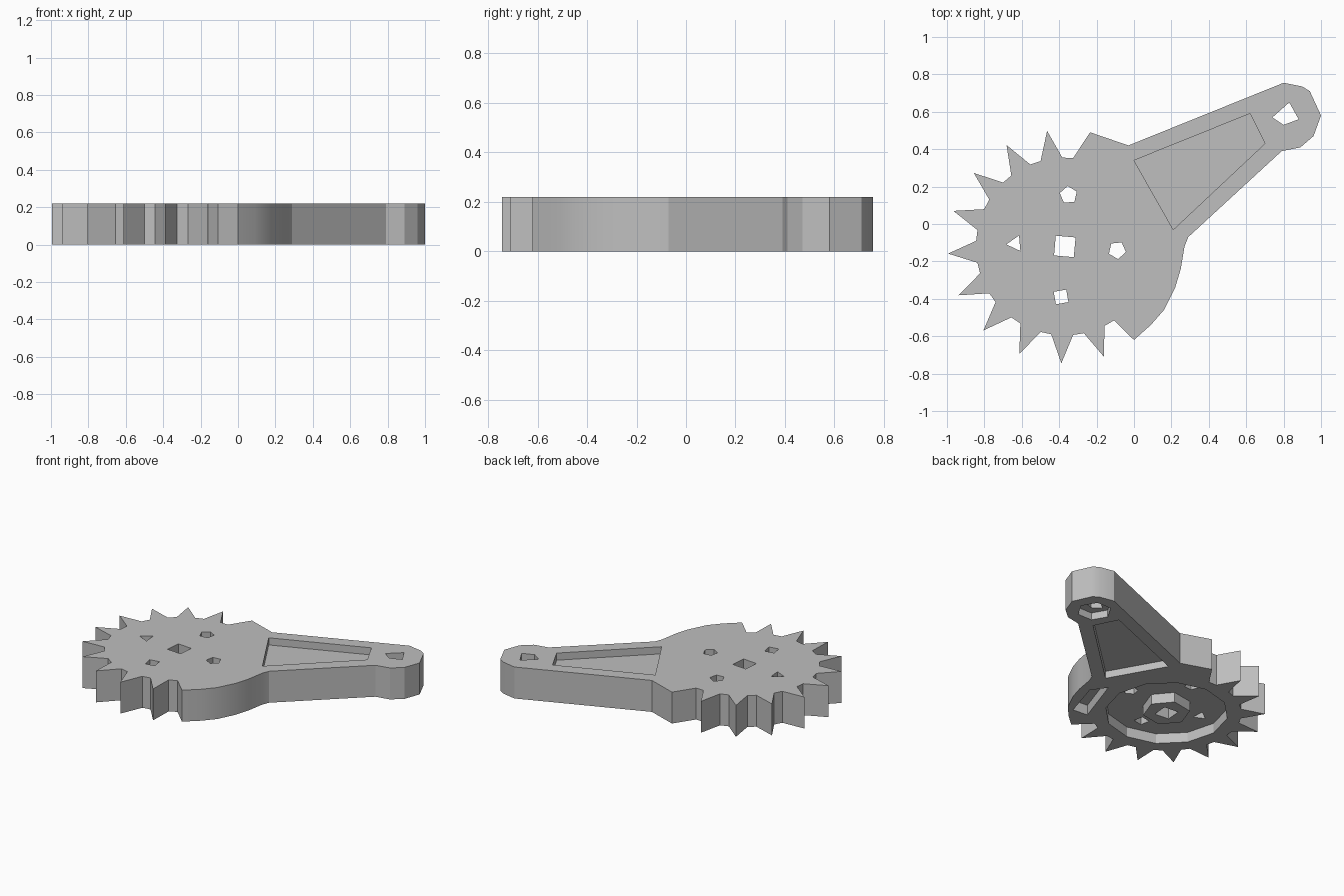
import bpy
import bmesh
from math import sin, cos, radians

cube = bpy.data.objects.get("Cube")
if cube:
    bpy.data.objects.remove(cube, do_unlink=True)

HEIGHT = 0.22
RECESS = 0.07
CENTRE = (-0.37, -0.12)

metal = bpy.data.materials.new("grey_metal")
metal.use_nodes = True
GREY = (0.52, 0.52, 0.52, 1)
metal.diffuse_color = GREY
metal.node_tree.nodes["Principled BSDF"].inputs["Base Color"].default_value = GREY


def polar(radius, degrees, centre=CENTRE):
    a = radians(degrees)
    return centre[0] + radius * cos(a), centre[1] + radius * sin(a)


def ring(centre, radius, sides, turn=0):
    return [polar(radius, turn + 360 * i / sides, centre) for i in range(sides)]


def prism(name, outline, z0, z1):
    """Extrude a flat outline from z0 to z1."""
    bm = bmesh.new()
    face = bm.faces.new([bm.verts.new((x, y, z0)) for x, y in outline])
    new = bmesh.ops.extrude_face_region(bm, geom=[face])["geom"]
    moved = [v for v in new if isinstance(v, bmesh.types.BMVert)]
    bmesh.ops.translate(bm, verts=moved, vec=(0, 0, z1 - z0))
    bmesh.ops.recalc_face_normals(bm, faces=bm.faces)
    mesh = bpy.data.meshes.new(name)
    bm.to_mesh(mesh)
    bm.free()
    mesh.materials.append(metal)
    obj = bpy.data.objects.new(name, mesh)
    bpy.context.collection.objects.link(obj)
    return obj


def activate(obj):
    bpy.ops.object.select_all(action="DESELECT")
    obj.select_set(True)
    bpy.context.view_layer.objects.active = obj


def cut(target, outline, z0, z1):
    """Remove a prism from the target."""
    cutter = prism("cutter", outline, z0, z1)
    cutter.hide_render = True
    mod = target.modifiers.new("cut", "BOOLEAN")
    mod.operation = "DIFFERENCE"
    mod.solver = "EXACT"
    mod.object = cutter
    activate(target)
    bpy.ops.object.modifier_apply(modifier=mod.name)
    bpy.data.objects.remove(cutter, do_unlink=True)


# Toothed side: pointed tips between short flat valleys
STEP = 21.2
outline = []
for i in range(11):
    tip = 77.5 + i * STEP
    outline.append(polar(0.625, tip))
    for offset in (-3.5, 3.5):
        outline.append(polar(0.475, tip + STEP / 2 + offset))

# Plain guard side, flowing into the arm and its rounded end
outline += [(0, -0.62), (0.09, -0.54), (0.16, -0.46), (0.22, -0.34), (0.25, -0.24),
            (0.27, -0.12), (0.29, -0.07),
            (0.79, 0.39), (0.89, 0.41), (0.96, 0.47), (1, 0.58),
            (0.94, 0.71), (0.9, 0.735), (0.8, 0.755), (-0.03, 0.42)]
body = prism("crank_body", outline, 0, HEIGHT)

# Tapered pockets on both faces of the arm
pocket = [(0, 0.34), (0.62, 0.59), (0.7, 0.43), (0.21, -0.03)]
cut(body, pocket, HEIGHT - 0.05, HEIGHT + 0.1)
cut(body, pocket, -0.1, 0.05)

# Underside: round recess, guard pocket and pedal counterbore
cut(body, ring(CENTRE, 0.39, 12), -0.1, RECESS)
cut(body, [(0, -0.46), (0.11, -0.47), (0.19, -0.21), (0.12, -0.11)], -0.1, RECESS)
cut(body, ring((0.81, 0.575), 0.11, 6), -0.1, 0.05)

# Hub boss inside the recess
hub = prism("hub_boss", ring(CENTRE, 0.15, 6, 10), 0, RECESS)

# Through holes: axle, pedal and four mounting holes
axle = ring(CENTRE, 0.075, 4, 40)
cut(body, axle, -0.1, 0.4)
cut(hub, axle, -0.1, 0.4)
cut(body, [(0.74, 0.57), (0.83, 0.65), (0.88, 0.56), (0.8, 0.53)], -0.1, 0.4)
for centre, sides, turn in (((-0.35, 0.155), 5, 95), ((-0.635, -0.105), 3, 65),
                            ((-0.09, -0.14), 5, 60), ((-0.39, -0.39), 4, 55)):
    cut(body, ring(centre, 0.048, sides, turn), -0.1, 0.4)

for obj in (body, hub):
    activate(obj)
    bpy.ops.object.shade_smooth_by_angle(angle=radians(25))
